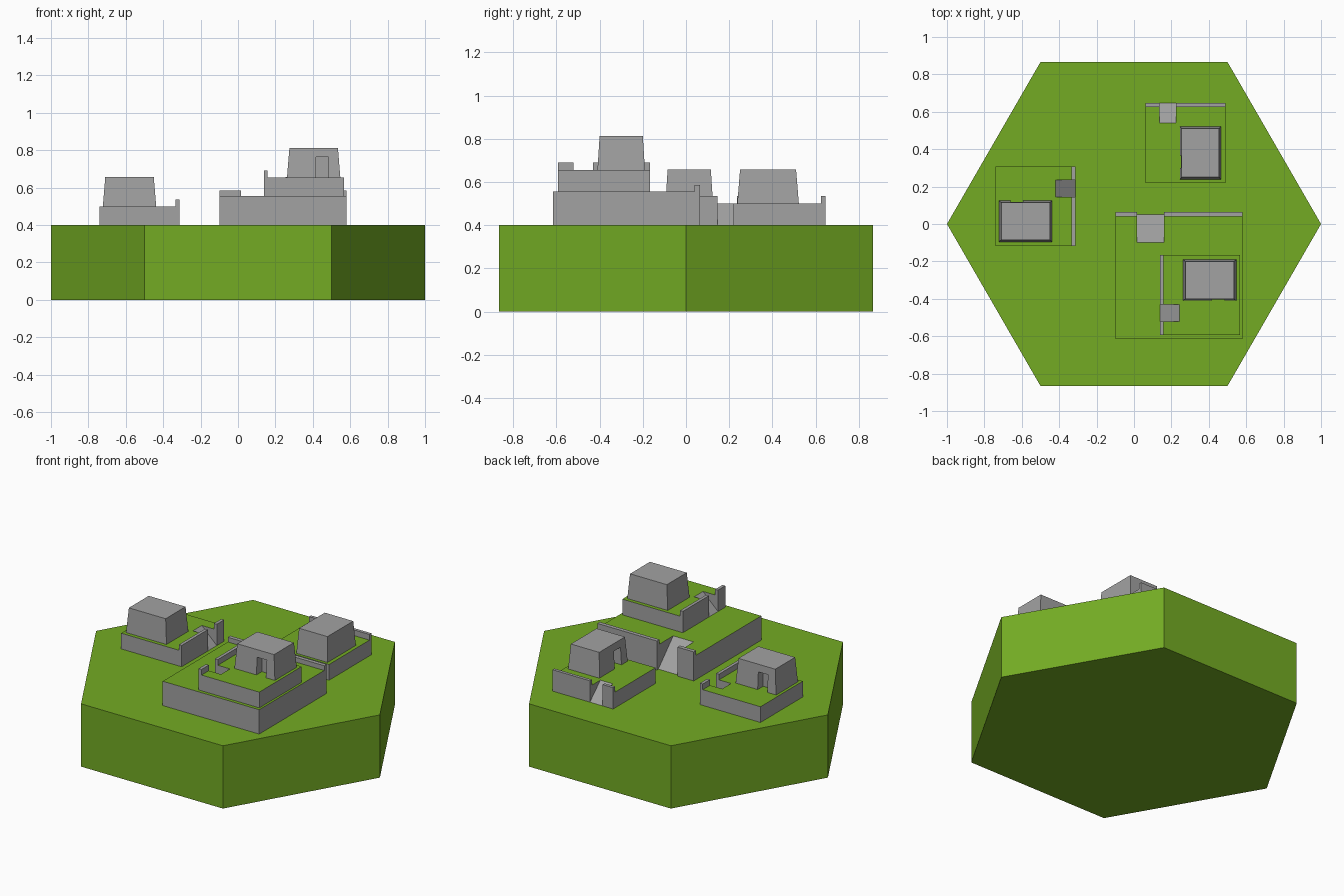
import bpy, bmesh
from math import radians, cos, sin, pi
from mathutils import Matrix, Vector

cube = bpy.data.objects.get("Cube")
if cube:
    bpy.data.objects.remove(cube, do_unlink=True)


def material(name, color):
    m = bpy.data.materials.new(name)
    m.use_nodes = True
    m.diffuse_color = color
    bsdf = next(n for n in m.node_tree.nodes if n.type == 'BSDF_PRINCIPLED')
    bsdf.inputs["Base Color"].default_value = color
    return m


GRASS = material("grass green", (0.173, 0.41, 0.017, 1))
STONE = material("stone grey", (0.36, 0.36, 0.36, 1))


def prism(name, outline, offset, mats, frame=Matrix(), top_scale=1.0):
    """Extrude an outline along an offset; optionally shrink the far end."""
    bm = bmesh.new()
    face = bm.faces.new([bm.verts.new(p) for p in outline])
    out = bmesh.ops.extrude_face_region(bm, geom=[face])
    tops = [v for v in out["geom"] if isinstance(v, bmesh.types.BMVert)]
    mid = sum((v.co for v in tops), Vector()) / len(tops)
    for v in tops:
        v.co = mid + (v.co - mid) * top_scale + Vector(offset)
    bmesh.ops.recalc_face_normals(bm, faces=bm.faces)
    # The second material, if any, covers upward faces
    for f in bm.faces:
        f.material_index = int(len(mats) > 1 and f.normal.z > 0.9)
    mesh = bpy.data.meshes.new(name)
    bm.to_mesh(mesh)
    bm.free()
    for m in mats:
        mesh.materials.append(m)
    obj = bpy.data.objects.new(name, mesh)
    bpy.context.collection.objects.link(obj)
    obj.matrix_world = frame
    return obj


def box(name, x0, x1, y0, y1, z0, z1, frame, top_scale=1.0):
    outline = [(x0, y0, z0), (x1, y0, z0), (x1, y1, z0), (x0, y1, z0)]
    return prism(name, outline, (0, 0, z1 - z0), [STONE], frame, top_scale)


def terrace(name, frame, half, height, ramp_x, ramp_y, wall_h, wall_t):
    """Grass-topped terrace, notched on its walled +y side for a ramp."""
    a, b = ramp_x
    inner, outer = ramp_y
    outline = [(-half, -half, 0), (half, -half, 0), (half, half, 0),
               (b, half, 0), (b, inner, 0), (a, inner, 0),
               (a, half, 0), (-half, half, 0)]
    prism(name, outline, (0, 0, height), [STONE, GRASS], frame)
    # Sloping ramp in the notch
    wedge = [(a, inner, 0), (a, outer, 0), (a, inner, height)]
    prism(name + "_ramp", wedge, (b - a, 0, 0), [STONE], frame)
    # Low wall on either side of the ramp
    for side, x0, x1 in (("short", -half, a), ("long", b, half)):
        box(f"{name}_{side}_wall", x0, x1, half - wall_t, half,
            height, height + wall_h, frame)


def hut(name, frame, base):
    """Tapered stone hut with a recessed doorway on its -x side."""
    body = box(name, -0.03, 0.19, -0.195, 0.09, base, base + 0.157, frame, 0.91)
    cutter = box("door_cutter", -0.1, 0.025, -0.133, -0.065,
                 base - 0.05, base + 0.11, frame)
    cutter.hide_render = True
    mod = body.modifiers.new("doorway", 'BOOLEAN')
    mod.operation = 'DIFFERENCE'
    mod.solver = 'EXACT'
    mod.object = cutter
    bpy.context.view_layer.update()
    graph = bpy.context.evaluated_depsgraph_get()
    carved = bpy.data.meshes.new_from_object(body.evaluated_get(graph))
    body.modifiers.clear()
    body.data = carved
    bpy.data.objects.remove(cutter, do_unlink=True)


# Hexagonal ground
prism("hex_ground", [(cos(i * pi / 3), sin(i * pi / 3), 0) for i in range(6)],
      (0, 0, 0.4), [GRASS])

# Large terrace
terrace("main_terrace", Matrix.Translation((0.24, -0.275, 0.4)), 0.34, 0.155,
        (-0.225, -0.08), (0.175, 0.325), 0.03, 0.025)

# Three small terraces, each with a hut
for name, place, turn in (("west", (-0.5275, 0.095, 0.4), -90),
                          ("upper", (0.352, -0.38, 0.555), 90),
                          ("rear", (0.275, 0.4325, 0.4), 0)):
    frame = Matrix.Translation(place) @ Matrix.Rotation(radians(turn), 4, 'Z')
    terrace(name + "_terrace", frame, 0.2135, 0.1,
            (-0.14, -0.05), (0.108, 0.2135), 0.036, 0.02)
    hut(name + "_hut", frame, 0.1)
